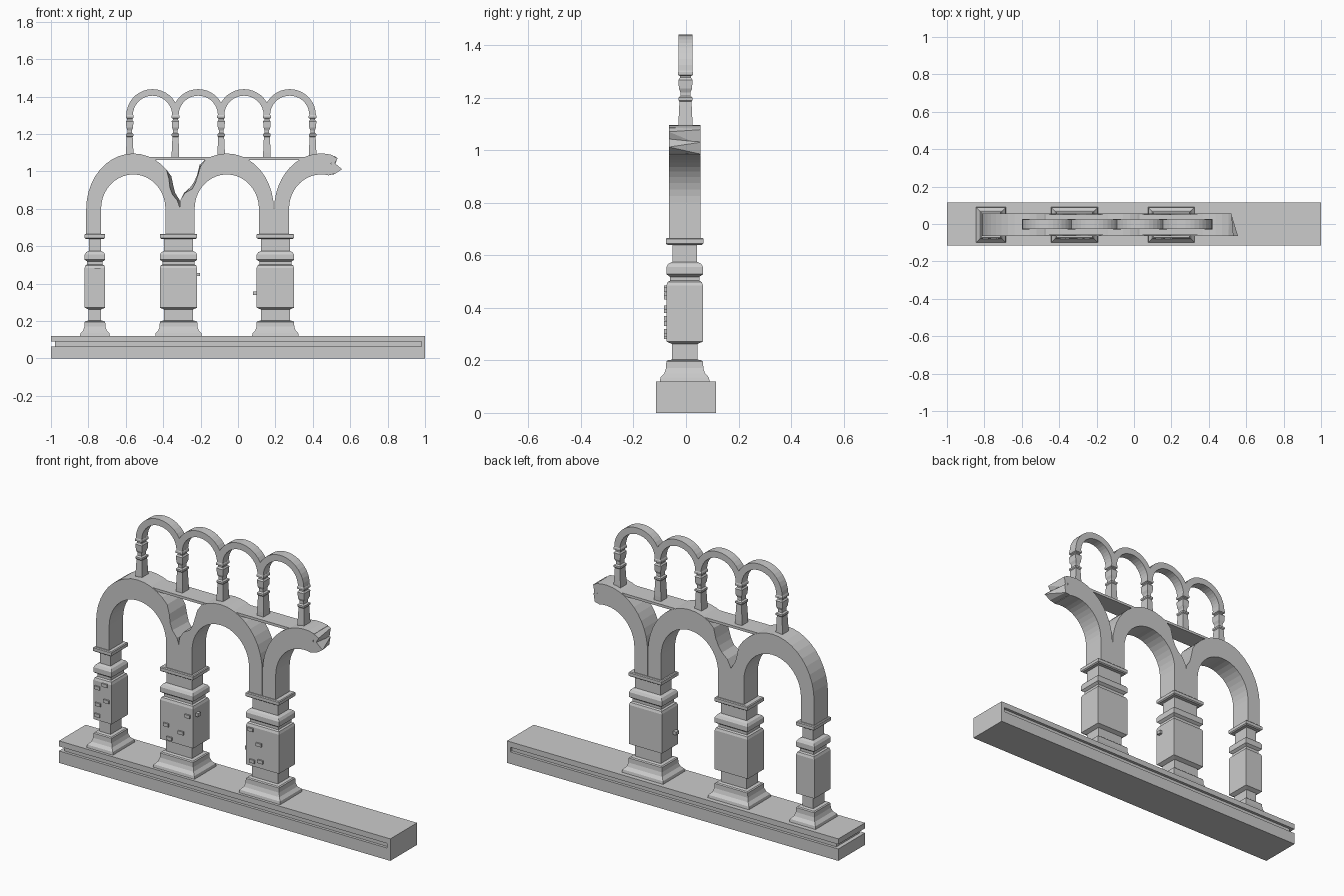
import bpy, bmesh
from math import sin, cos, pi, radians

if "Cube" in bpy.data.objects:
    bpy.data.objects.remove(bpy.data.objects["Cube"])

YC = -0.005          # depth centre of the pillars and arches


def finish(name, bm):
    bmesh.ops.recalc_face_normals(bm, faces=bm.faces[:])
    me = bpy.data.meshes.new(name)
    bm.to_mesh(me)
    bm.free()
    ob = bpy.data.objects.new(name, me)
    bpy.context.collection.objects.link(ob)
    return ob


def box(name, x0, x1, y0, y1, z0, z1):
    bm = bmesh.new()
    bmesh.ops.create_cube(bm, size=1)
    for v in bm.verts:
        v.co = ((x0 + x1) / 2 + v.co.x * (x1 - x0),
                (y0 + y1) / 2 + v.co.y * (y1 - y0),
                (z0 + z1) / 2 + v.co.z * (z1 - z0))
    return finish(name, bm)


def loft(name, sections):
    """Skin a list of closed sections of equal length, capping both ends."""
    bm = bmesh.new()
    rings = [[bm.verts.new(p) for p in s] for s in sections]
    n = len(rings[0])
    for a, b in zip(rings, rings[1:]):
        for i in range(n):
            j = (i + 1) % n
            bm.faces.new((a[i], a[j], b[j], b[i]))
    bm.faces.new(rings[0])
    bm.faces.new(rings[-1])
    return finish(name, bm)


def column(name, cx, cy, profile, dx, dy):
    """Rectangular moulded column: profile half width plus dx / dy."""
    loft(name, [[(cx + sx * (r + dx), cy + sy * (r + dy), z)
                 for sx, sy in ((-1, -1), (1, -1), (1, 1), (-1, 1))]
                for r, z in profile])


def arch(name, cx, cy, zc, foot, outer, inner, hy, a0=180, a1=0, steps=20, chips={}):
    """Arch band on elliptical curves; chips maps angle -> (front, back) thickness."""
    def section(a, z=None):
        c, s = cos(radians(a)), sin(radians(a))
        kf, kb = chips.get(round(a), (1, 1))

        def pt(k, y):
            x = inner[0] + (outer[0] - inner[0]) * k
            h = inner[1] + (outer[1] - inner[1]) * k
            return (cx + x * c, y, zc + h * s if z is None else z)
        return [pt(kf, cy - hy), pt(kb, cy + hy), pt(0, cy + hy), pt(0, cy - hy)]
    secs = [section(180, foot)] if a0 == 180 else []
    secs += [section(a0 + (a1 - a0) * i / steps) for i in range(steps + 1)]
    if a1 == 0:
        secs.append(section(0, foot))
    return loft(name, secs)


def shard(name, pts):
    bm = bmesh.new()
    for p in pts:
        bm.verts.new(p)
    bmesh.ops.convex_hull(bm, input=bm.verts[:])
    finish(name, bm)


# grooved plinth; the groove stops at the right end
box("plinth_lower", -1, 1, -0.115, 0.115, 0, 0.065)
box("plinth_groove", -0.978, 0.98, -0.1, 0.1, 0.06, 0.095)
box("plinth_end", 0.98, 1, -0.115, 0.115, 0.06, 0.095)
box("plinth_upper", -1, 1, -0.115, 0.115, 0.09, 0.12)

# three moulded pillars with flat cap slabs
PILLAR = [(.125, .118), (.122, .135), (.108, .15), (.101, .17), (.1, .195),
          (.095, .2), (.078, .203), (.078, .262), (.1, .272), (.1, .485),
          (.095, .498), (.086, .503), (.086, .518), (.1, .528), (.1, .555),
          (.092, .568), (.077, .575), (.077, .645)]
PILLARS = (("left", -0.765, -0.045), ("middle", -0.318, 0), ("right", 0.2, 0))
for label, x, dx in PILLARS:
    column(label + "_pillar", x, YC, PILLAR, dx, -0.03)
    column(label + "_pillar_cap", x, YC, [(.094, .64), (.1, .645), (.1, .662), (.096, .666)], dx, -0.028)

# exposed bricks standing out of the pillar fronts and sides
BRICKS = [(-.795, .45), (-.75, .475), (-.79, .36), (-.74, .39), (-.795, .30),
          (-.38, .36), (-.29, .34), (-.36, .29), (-.25, .44),
          (.13, .47), (.18, .40), (.14, .30), (.19, .31)]
for i, (x, z) in enumerate(BRICKS):
    box(f"front_brick_{i + 1}", x - .016, x + .016, -.083, -.06, z - .009, z + .009)
box("side_brick_middle", -.225, -.203, -.055, -.03, .44, .458)
box("side_brick_right", .08, .105, -.055, -.03, .34, .358)

# three large arches: both inner haunches at the first valley are broken away
BIG = dict(cy=YC, zc=0.8, foot=0.664, outer=(.2515, .296), inner=(.172, .184), hy=0.06)
arch("left_arch", -0.56, chips={9: (.85, 1), 18: (.6, .8), 27: (.6, .85), 36: (.8, 1)}, **BIG)
arch("middle_arch", -0.06, chips={126: (.85, .95), 135: (.6, .65), 144: (.45, .55),
                                  153: (.45, .6), 162: (.8, .85)}, **BIG)
arch("broken_arch", 0.445, a1=76, steps=13, **BIG)

# jagged broken end of the third arch
f, b = YC - .06, YC + .06
shard("broken_end_upper", [(.50, f, 1.088), (.50, b, 1.088), (.50, f, 1.03), (.50, b, 1.0),
                           (.532, f, 1.07), (.522, b, 1.078), (.516, f, 1.04), (.512, b, 1.02)])
shard("broken_end_lower", [(.48, f, .98), (.48, b, .98), (.48, f, 1.04), (.48, b, 1.04),
                           (.556, f, 1.012), (.52, f, 1.042), (.52, f, .988), (.512, b, .985), (.52, b, 1.03)])

# thin deck carrying the upper arcade
box("deck", -0.52, 0.45, YC - .055, YC + .055, 1.062, 1.076)

# upper arcade: five small columns and four round arches
SMALL = [(.02, 1.07), (.02, 1.10), (.016, 1.185), (.02, 1.19), (.02, 1.2), (.012, 1.206),
         (.012, 1.22), (.018, 1.234), (.02, 1.268), (.014, 1.276), (.014, 1.282),
         (.021, 1.286), (.021, 1.297), (.018, 1.303)]
STEP = 0.2445
for i in range(5):
    column(f"small_column_{i + 1}", -0.579 + i * STEP, -.002, SMALL, 0, 0.007)
for i in range(4):
    arch(f"small_arch_{i + 1}", -0.457 + i * STEP, -.002, 1.30, 1.295,
         (.14, .14), (.105, .105), .026, steps=18)
